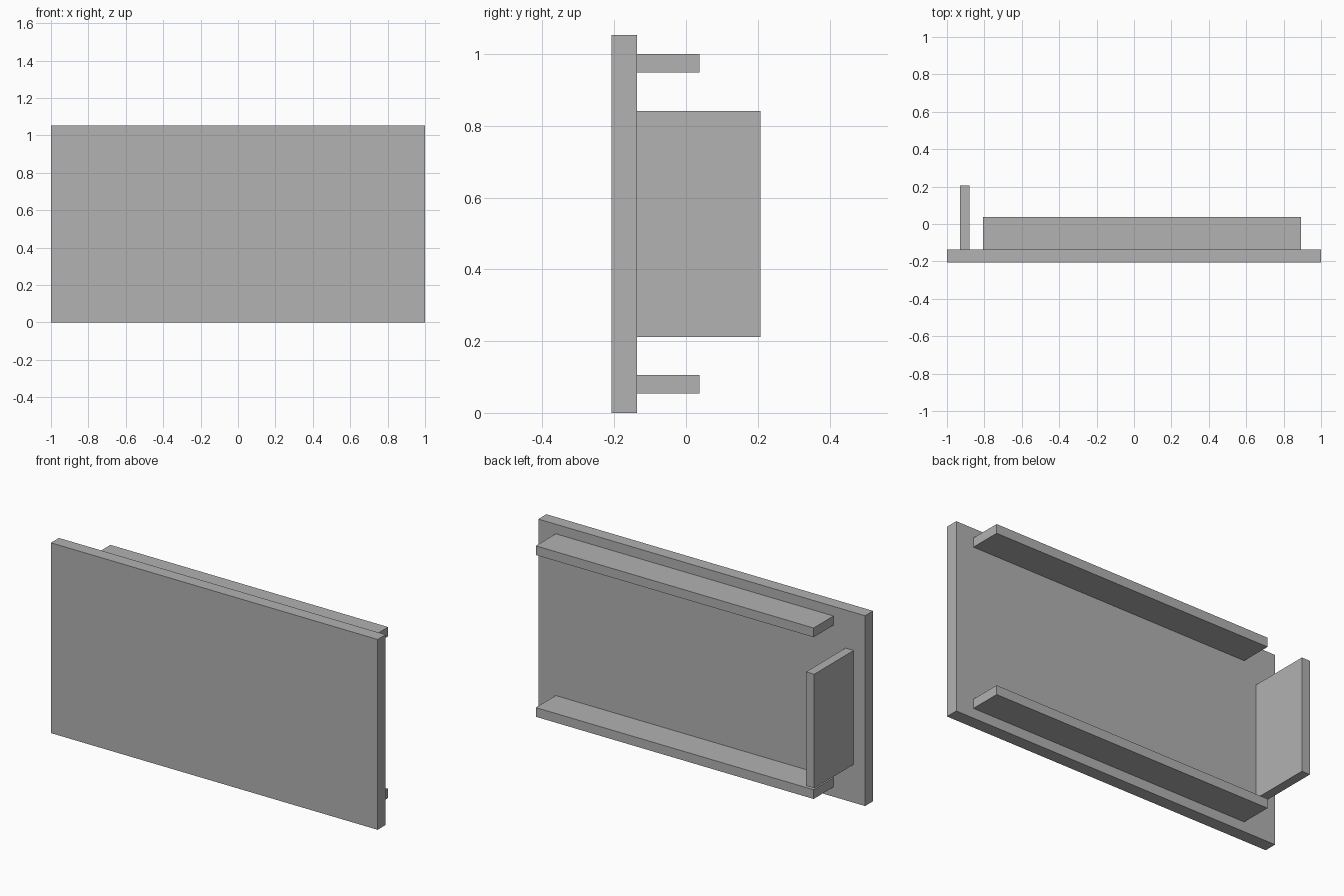
import bpy
import bmesh
from mathutils import Vector

if "Cube" in bpy.data.objects:
    bpy.data.objects.remove(bpy.data.objects["Cube"])

grey = bpy.data.materials.new("plain grey")
grey.diffuse_color = (0.445, 0.445, 0.445, 1)
grey.use_nodes = True
grey.node_tree.nodes["Principled BSDF"].inputs["Base Color"].default_value = grey.diffuse_color


def box(name, low, high):
    """Axis-aligned box between two corners."""
    low, high = Vector(low), Vector(high)
    bm = bmesh.new()
    bmesh.ops.create_cube(bm, size=1)
    for v in bm.verts:
        v.co = Vector(v.co[i] * (high[i] - low[i]) for i in range(3))
    mesh = bpy.data.meshes.new(name)
    bm.to_mesh(mesh)
    bm.free()
    mesh.materials.append(grey)
    obj = bpy.data.objects.new(name, mesh)
    obj.location = (low + high) / 2
    bpy.context.collection.objects.link(obj)
    return obj


FRONT, BACK = -0.207, -0.137   # faces of the front panel

# Front panel
box("front_panel", (-1, FRONT, 0), (1, BACK, 1.053))

# Horizontal rails behind the panel
for name, z in (("lower_rail", 0.054), ("upper_rail", 0.949)):
    box(name, (-0.807, BACK, z), (0.893, 0.037, z + 0.051))

# Upright side plate
box("side_plate", (-0.93, BACK, 0.211), (-0.88, 0.207, 0.842))
